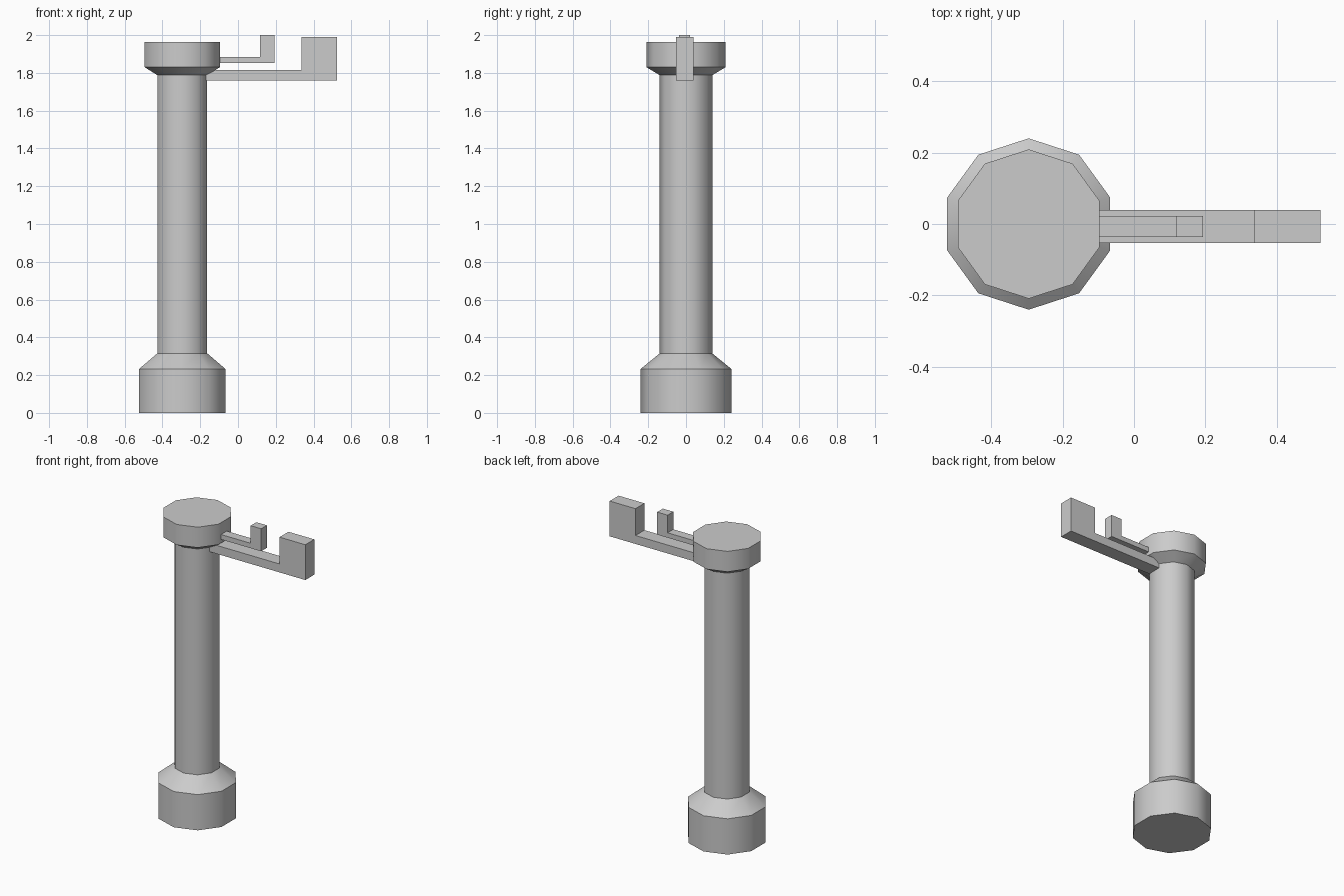
import bpy, bmesh, math

default = bpy.data.objects.get("Cube")
if default:
    bpy.data.objects.remove(default)

SIDES = 10
AXIS_X = -0.295

grey = bpy.data.materials.new("plain grey")
grey.use_nodes = True
colour = (0.6, 0.6, 0.6, 1)
grey.diffuse_color = colour
grey.node_tree.nodes["Principled BSDF"].inputs["Base Color"].default_value = colour


def finish(name, bm):
    """Turn a bmesh into a shaded object with the grey material."""
    bmesh.ops.recalc_face_normals(bm, faces=bm.faces)
    mesh = bpy.data.meshes.new(name)
    bm.to_mesh(mesh)
    bm.free()
    mesh.materials.append(grey)
    obj = bpy.data.objects.new(name, mesh)
    bpy.context.collection.objects.link(obj)
    bpy.ops.object.select_all(action="DESELECT")
    obj.select_set(True)
    bpy.context.view_layer.objects.active = obj
    bpy.ops.object.shade_smooth_by_angle(angle=math.radians(42))
    return obj


def turned(name, profile):
    """Ten-sided solid from (radius, height) rings, with a corner on the y axis."""
    bm = bmesh.new()
    rings = []
    for radius, z in profile:
        angles = [math.pi / 2 + math.tau * i / SIDES for i in range(SIDES)]
        rings.append([bm.verts.new((AXIS_X + radius * math.cos(a), radius * math.sin(a), z))
                      for a in angles])
    for low, high in zip(rings, rings[1:]):
        for i in range(SIDES):
            j = (i + 1) % SIDES
            bm.faces.new((low[i], low[j], high[j], high[i]))
    bm.faces.new(rings[0][::-1])
    bm.faces.new(rings[-1])
    return finish(name, bm)


def bracket(name, x_start, x_post, x_end, z_low, z_arm, z_top, y_front, y_back):
    """L-shaped profile extruded along y: a flat arm with an upright post."""
    outline = [(x_start, z_low), (x_end, z_low), (x_end, z_top),
               (x_post, z_top), (x_post, z_arm), (x_start, z_arm)]
    bm = bmesh.new()
    face = bm.faces.new([bm.verts.new((x, y_front, z)) for x, z in outline])
    extruded = bmesh.ops.extrude_face_region(bm, geom=[face])["geom"]
    moved = [v for v in extruded if isinstance(v, bmesh.types.BMVert)]
    bmesh.ops.translate(bm, verts=moved, vec=(0, y_back - y_front, 0))
    return finish(name, bm)


# Column with its wide foot and capped head
turned("column", [(0.24, 0), (0.24, 0.233), (0.139, 0.315),
                  (0.139, 1.788), (0.209, 1.83), (0.209, 1.963)])

# Long lower arm and short upper arm, each ending in an upright post
bracket("lower_arm", -0.18, 0.337, 0.523, 1.76, 1.815, 1.99, -0.053, 0.039)
bracket("upper_arm", -0.12, 0.117, 0.193, 1.853, 1.885, 2.0, -0.037, 0.022)
